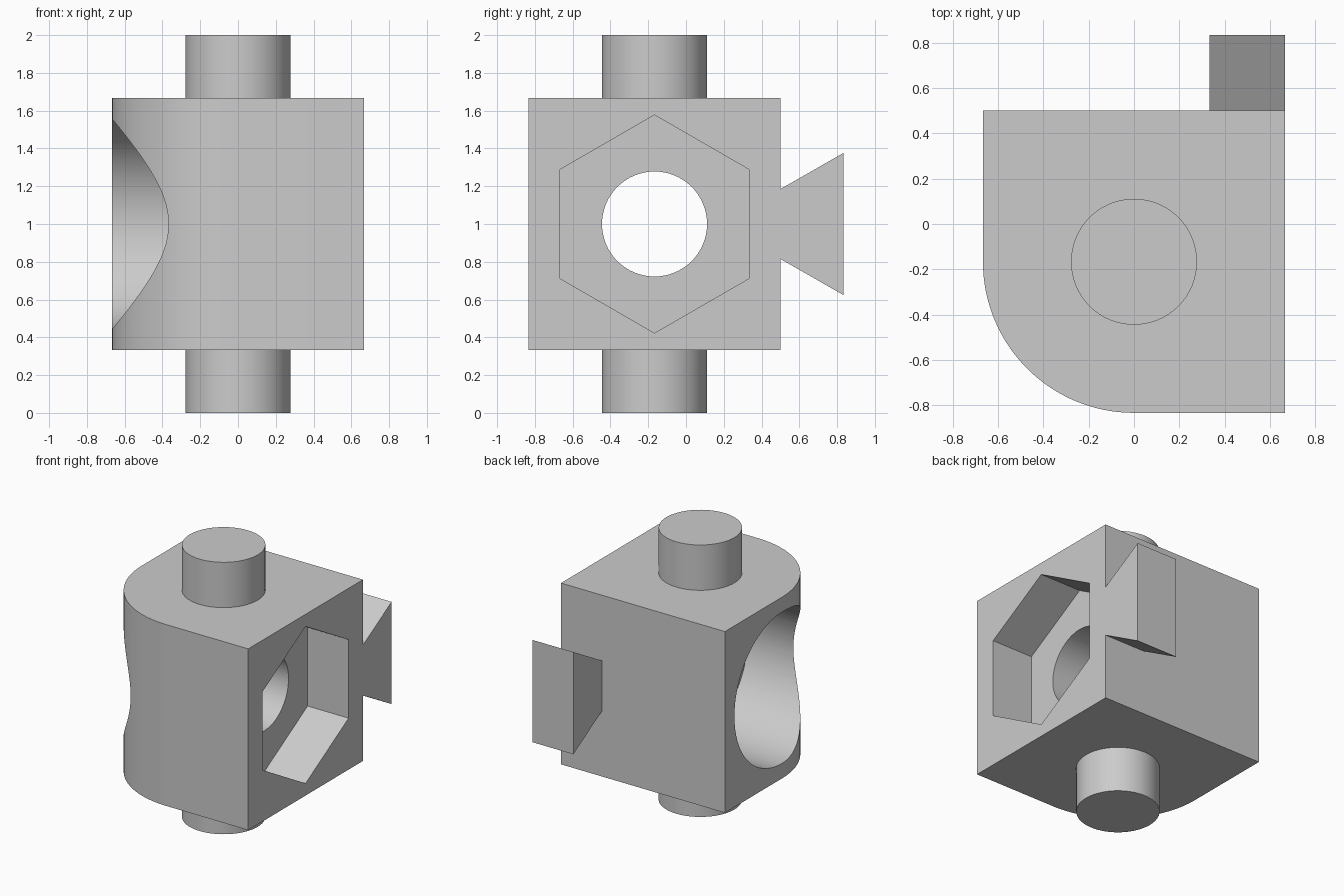
import bpy
import bmesh
from math import sin, cos, tau, pi, radians
from mathutils import Vector

cube = bpy.data.objects.get("Cube")
if cube:
    bpy.data.objects.remove(cube, do_unlink=True)

# Shared dimensions
THIRD = 1 / 3
HALF = 2 * THIRD            # half the block width
AXIS_Y = -THIRD / 2         # y of the pins and the bore
BACK_Y = 0.5
PIN_R = 0.278
MID_Z = 1.0

grey = bpy.data.materials.new("plain grey")
grey.use_nodes = True
GREY = (0.6, 0.6, 0.6, 1)
grey.diffuse_color = GREY
grey.node_tree.nodes["Principled BSDF"].inputs["Base Color"].default_value = GREY


def arc(cx, cy, r, start, sweep, steps):
    return [(cx + r * cos(start + sweep * i / steps),
             cy + r * sin(start + sweep * i / steps)) for i in range(steps + 1)]


def circle(cx, cy, r, sides, start=0.0):
    return arc(cx, cy, r, start, tau, sides)[:-1]


def prism(name, profile, lo, hi, axis):
    """Extrude a 2D profile along z (profile in x, y) or x (profile in y, z)."""
    def place(p, d):
        return Vector((p[0], p[1], d)) if axis == "z" else Vector((d, p[0], p[1]))
    bm = bmesh.new()
    base = bm.faces.new([bm.verts.new(place(p, lo)) for p in profile])
    out = bmesh.ops.extrude_face_region(bm, geom=[base])
    verts = [g for g in out["geom"] if isinstance(g, bmesh.types.BMVert)]
    bmesh.ops.translate(bm, verts=verts, vec=place((0, 0), hi - lo))
    bmesh.ops.recalc_face_normals(bm, faces=bm.faces)
    mesh = bpy.data.meshes.new(name)
    bm.to_mesh(mesh)
    bm.free()
    mesh.materials.append(grey)
    obj = bpy.data.objects.new(name, mesh)
    bpy.context.collection.objects.link(obj)
    return obj


def activate(obj):
    bpy.ops.object.select_all(action="DESELECT")
    obj.select_set(True)
    bpy.context.view_layer.objects.active = obj


def cut(target, cutter):
    cutter.hide_render = True
    mod = target.modifiers.new("cut", "BOOLEAN")
    mod.operation = "DIFFERENCE"
    mod.solver = "EXACT"
    mod.object = cutter
    activate(target)
    bpy.ops.object.modifier_apply(modifier=mod.name)
    bpy.data.objects.remove(cutter, do_unlink=True)


def smooth(obj):
    activate(obj)
    bpy.ops.object.shade_smooth_by_angle(angle=radians(30))


# Block with one rounded vertical corner
outline = arc(0, AXIS_Y, HALF, pi, pi / 2, 32)
outline += [(HALF, AXIS_Y - HALF), (HALF, BACK_Y), (-HALF, BACK_Y)]
body = prism("body", outline, THIRD, 5 * THIRD, "z")

# Wide round recess, hexagonal pocket and the bore joining them
cut(body, prism("recess_cutter", circle(AXIS_Y, MID_Z, 0.556, 96), -1, 0, "x"))
cut(body, prism("pocket_cutter", circle(AXIS_Y, MID_Z, 0.577, 6, pi / 2), THIRD, 1, "x"))
cut(body, prism("bore_cutter", circle(AXIS_Y, MID_Z, PIN_R, 64), -0.2, 0.5, "x"))
smooth(body)

# Round pins above and below
for name, lo, hi in (("bottom_pin", 0, THIRD), ("top_pin", 5 * THIRD, 2)):
    smooth(prism(name, circle(0, AXIS_Y, PIN_R, 64), lo, hi, "z"))

# Dovetail on the back, flaring outwards
NECK, FLARE = 0.185, 0.376
wedge = [(BACK_Y, MID_Z - NECK), (BACK_Y + THIRD, MID_Z - FLARE),
         (BACK_Y + THIRD, MID_Z + FLARE), (BACK_Y, MID_Z + NECK)]
prism("dovetail", wedge, THIRD, HALF, "x")
